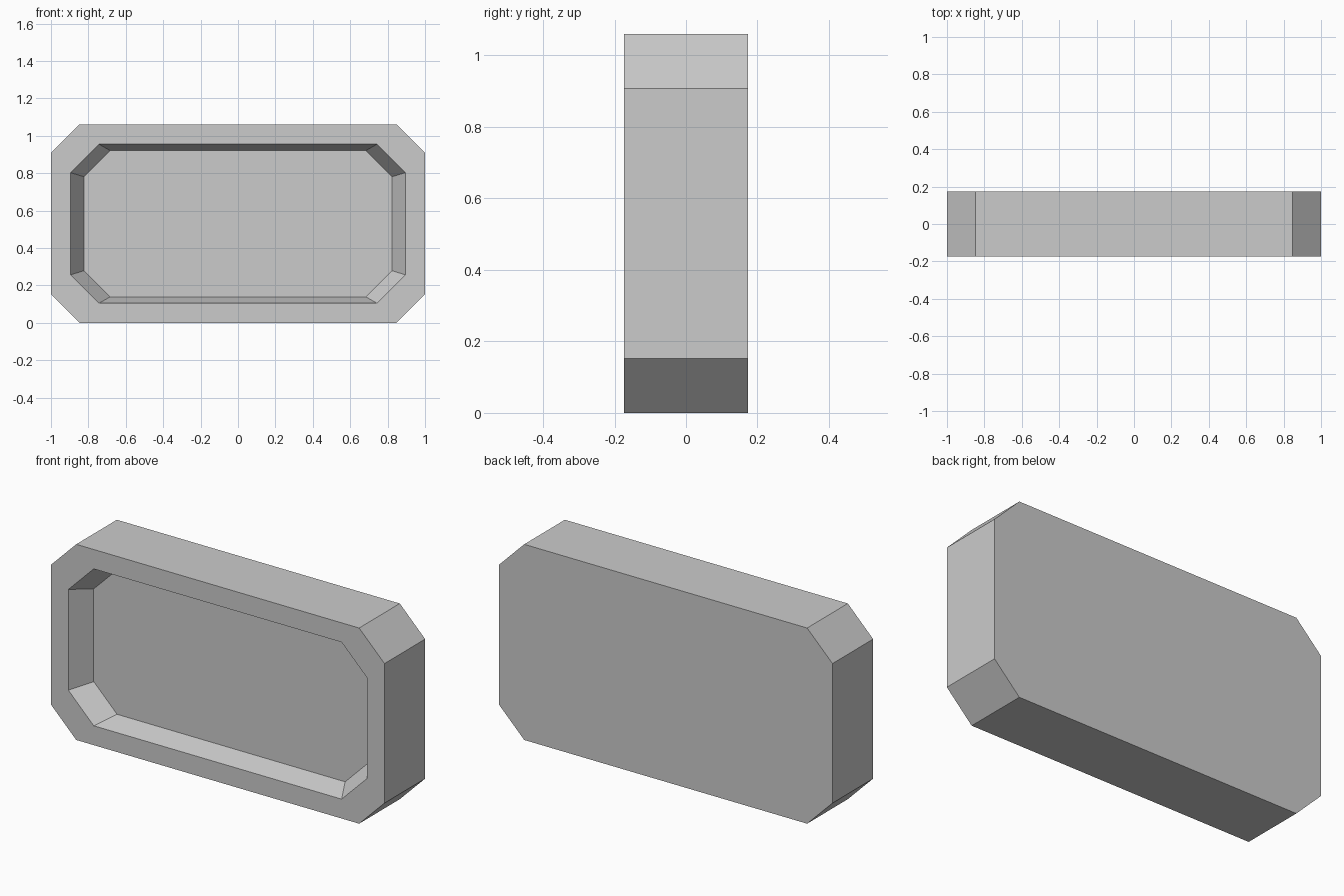
import bpy
import bmesh

# Overall sizes
WIDTH, DEPTH, HEIGHT = 2.0, 0.348, 1.06
CORNER = 0.152
RIM = 0.105
RECESS = 0.115
TAPER = 0.92

cube = bpy.data.objects.get("Cube")
if cube:
    bpy.data.objects.remove(cube, do_unlink=True)

grey = bpy.data.materials.new("plain_grey")
grey.use_nodes = True
colour = (0.6, 0.6, 0.6, 1.0)
grey.diffuse_color = colour
grey.node_tree.nodes["Principled BSDF"].inputs["Base Color"].default_value = colour


def octagon(bm, half_w, half_h, cut, y):
    """Ring of vertices: a rectangle with clipped corners."""
    ring = []
    for sx, sz, side_first in ((1, -1, False), (1, 1, True), (-1, 1, False), (-1, -1, True)):
        on_side = (sx * half_w, sz * (half_h - cut))
        on_end = (sx * (half_w - cut), sz * half_h)
        pair = (on_side, on_end) if side_first else (on_end, on_side)
        ring += [bm.verts.new((x, y, z + HEIGHT / 2)) for x, z in pair]
    return ring


bm = bmesh.new()
front, back = -DEPTH / 2, DEPTH / 2
w, h = WIDTH / 2, HEIGHT / 2
iw, ih = w - RIM, h - RIM

# Back outline, front outline, opening edge and recessed floor
rings = [
    octagon(bm, w, h, CORNER, back),
    octagon(bm, w, h, CORNER, front),
    octagon(bm, iw, ih, CORNER, front),
    octagon(bm, iw * TAPER, ih * TAPER, CORNER * TAPER, front + RECESS),
]
for a, b in zip(rings, rings[1:]):
    for i in range(len(a)):
        j = (i + 1) % len(a)
        bm.faces.new((a[i], a[j], b[j], b[i]))

# Back panel and recess floor
bm.faces.new(rings[0])
bm.faces.new(rings[-1])
bmesh.ops.recalc_face_normals(bm, faces=bm.faces)

mesh = bpy.data.meshes.new("recessed_panel")
bm.to_mesh(mesh)
bm.free()
mesh.materials.append(grey)
panel = bpy.data.objects.new("recessed_panel", mesh)
bpy.context.collection.objects.link(panel)
